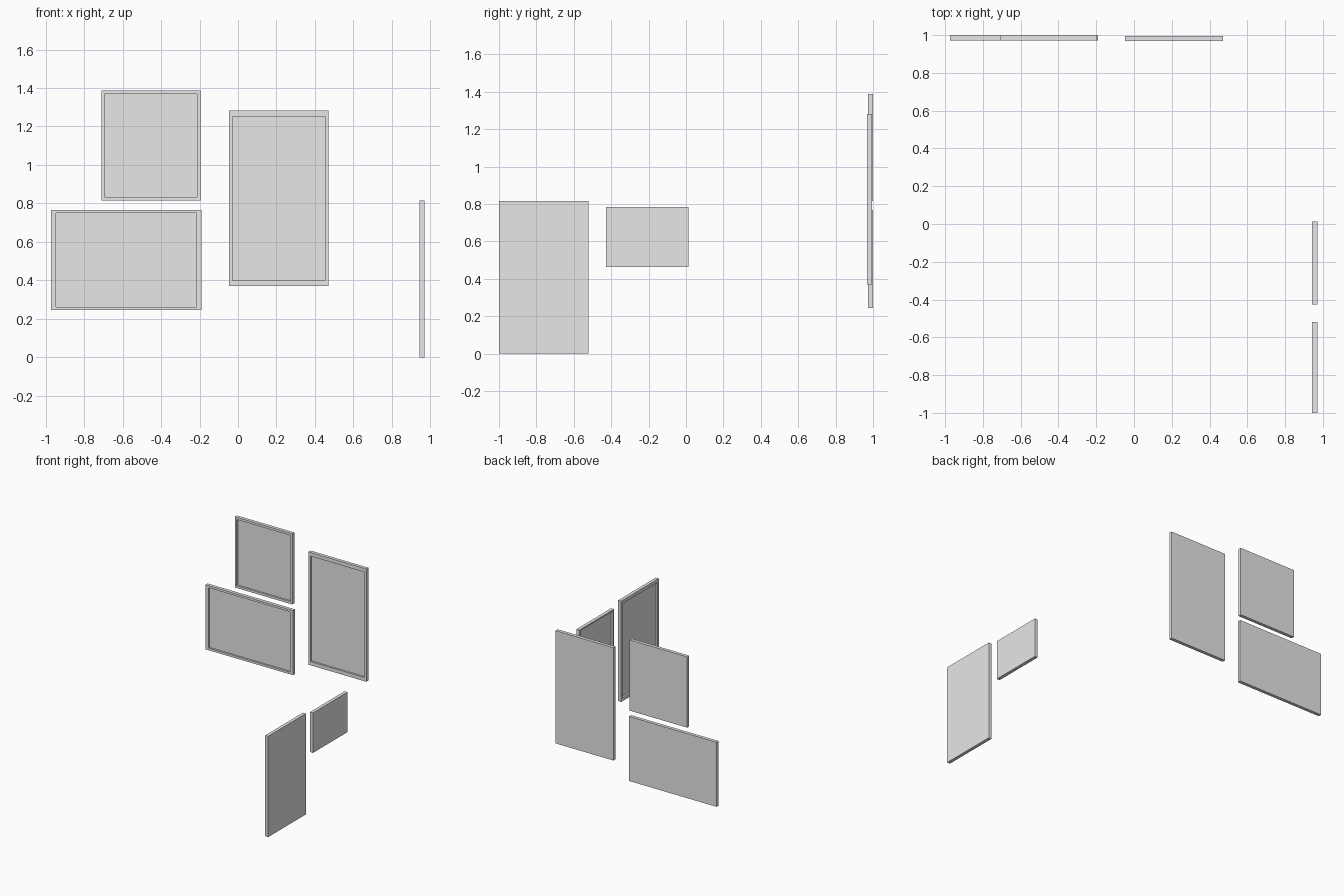
import bpy
import bmesh
import math

cube = bpy.data.objects.get("Cube")
if cube:
    bpy.data.objects.remove(cube, do_unlink=True)

# One plain grey for everything
GREY = (0.8, 0.8, 0.8, 1.0)
grey = bpy.data.materials.new("light_grey")
grey.use_nodes = True
grey.diffuse_color = GREY
grey.node_tree.nodes["Principled BSDF"].inputs["Base Color"].default_value = GREY

THICK = 0.027    # frame thickness
BORDER = 0.047   # border as a share of width and height
RECESS = 0.55    # recess as a share of thickness


def picture_frame(name, center, width, height, turn=0.0):
    """Box with a recessed picture panel on its local -y face."""
    bm = bmesh.new()
    bmesh.ops.create_cube(bm, size=1.0)
    front = min(bm.faces, key=lambda f: f.calc_center_median().y)
    bmesh.ops.inset_region(bm, faces=[front], thickness=BORDER)
    # Vertical step from the border back to the panel
    step = bmesh.ops.extrude_discrete_faces(bm, faces=[front])["faces"][0]
    bmesh.ops.translate(bm, verts=step.verts, vec=(0, RECESS, 0))
    bmesh.ops.scale(bm, verts=bm.verts, vec=(width, THICK, height))
    bmesh.ops.recalc_face_normals(bm, faces=bm.faces)
    mesh = bpy.data.meshes.new(name)
    bm.to_mesh(mesh)
    bm.free()
    mesh.materials.append(grey)
    obj = bpy.data.objects.new(name, mesh)
    obj.location = center
    obj.rotation_euler.z = turn
    bpy.context.collection.objects.link(obj)
    return obj


# Frames on the back wall: x range, z range, y centre
for name, x0, x1, z0, z1, y in (
    ("back_upper_frame", -0.71, -0.195, 0.815, 1.387, 0.986),
    ("back_wide_frame", -0.973, -0.19, 0.245, 0.767, 0.986),
    ("back_tall_frame", -0.047, 0.47, 0.37, 1.282, 0.981),
):
    picture_frame(name, ((x0 + x1) / 2, y, (z0 + z1) / 2), x1 - x0, z1 - z0)

# Frames on the side wall, facing inward: y range, z range
for name, y0, y1, z0, z1 in (
    ("side_tall_frame", -1.0, -0.52, 0.0, 0.815),
    ("side_small_frame", -0.427, 0.013, 0.462, 0.785),
):
    picture_frame(name, (0.957, (y0 + y1) / 2, (z0 + z1) / 2),
                  y1 - y0, z1 - z0, -math.pi / 2)
